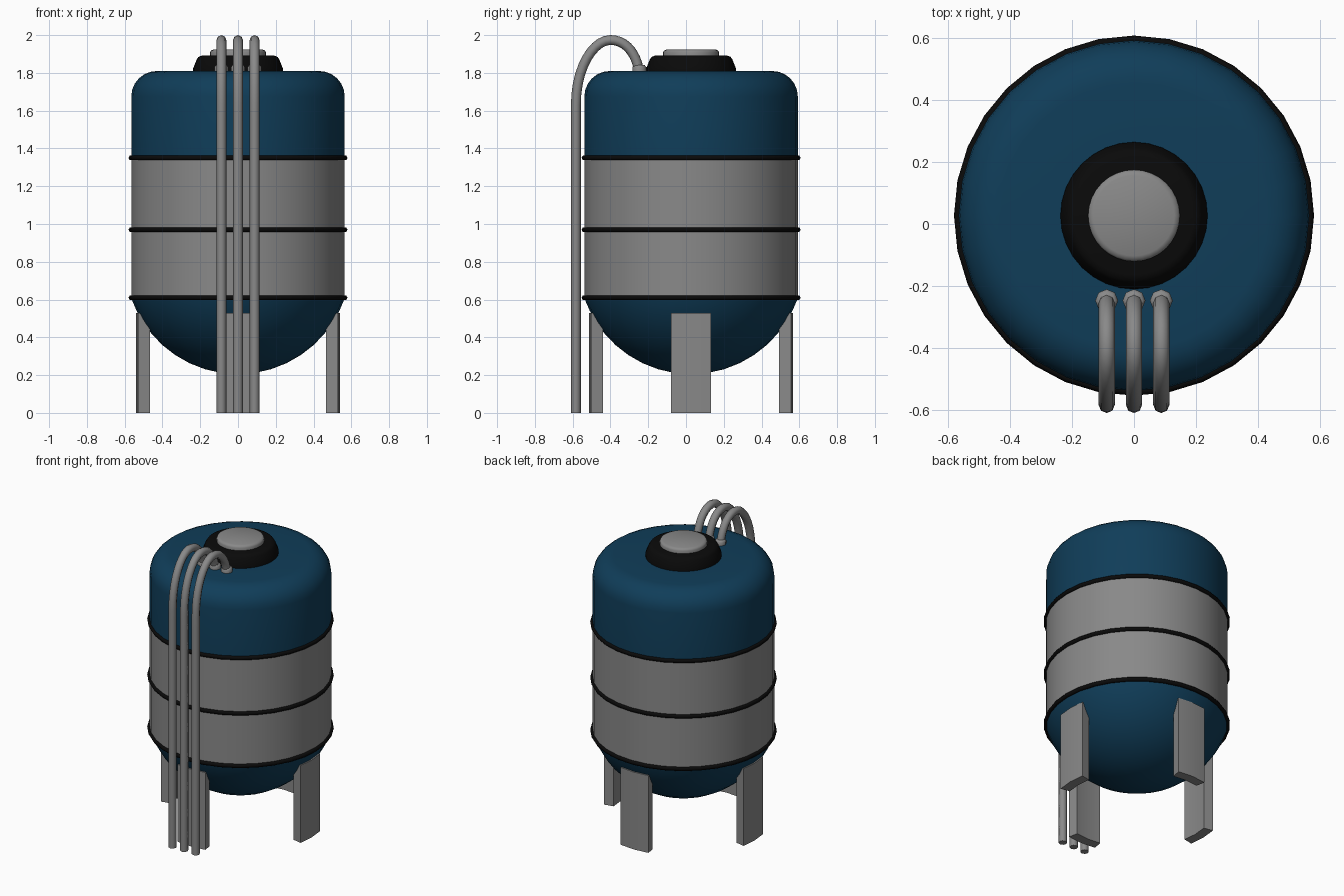
import bpy, bmesh
from math import sin, cos, pi, radians, sqrt

if "Cube" in bpy.data.objects:
    bpy.data.objects.remove(bpy.data.objects["Cube"])

CY = 0.027      # tank axis sits slightly behind the origin
SIDES = 32


def material(name, rgb):
    m = bpy.data.materials.new(name)
    m.diffuse_color = (*rgb, 1)
    m.use_nodes = True
    m.node_tree.nodes["Principled BSDF"].inputs["Base Color"].default_value = m.diffuse_color
    return m


BLUE = material("blue_paint", (0.005, 0.047, 0.1))
BLACK = material("black_rubber", (0.003, 0.003, 0.003))
STEEL = material("dark_steel", (0.25, 0.25, 0.25))


def smooth(ob, angle=35):
    bpy.ops.object.select_all(action='DESELECT')
    ob.select_set(True)
    bpy.context.view_layer.objects.active = ob
    bpy.ops.object.shade_smooth_by_angle(angle=radians(angle))


def finish(name, bm, mat=STEEL, angle=35):
    bmesh.ops.recalc_face_normals(bm, faces=bm.faces)
    me = bpy.data.meshes.new(name)
    bm.to_mesh(me)
    bm.free()
    ob = bpy.data.objects.new(name, me)
    bpy.context.collection.objects.link(ob)
    me.materials.append(mat)
    smooth(ob, angle)
    return ob


def lathe(name, profile, mat=STEEL, center=(0, CY), sides=SIDES, closed=False, angle=35):
    """Revolve (radius, z) points around a vertical axis."""
    bm = bmesh.new()
    rings = []
    for r, z in profile:
        if r == 0:
            rings.append([bm.verts.new((*center, z))] * sides)
        else:
            rings.append([bm.verts.new((center[0] + r * cos(2 * pi * i / sides),
                                        center[1] + r * sin(2 * pi * i / sides), z))
                          for i in range(sides)])
    pairs = list(zip(rings, rings[1:]))
    if closed:
        pairs.append((rings[-1], rings[0]))
    for a, b in pairs:
        for i in range(sides):
            j = (i + 1) % sides
            bm.faces.new(dict.fromkeys((a[i], a[j], b[j], b[i])))
    return finish(name, bm, mat, angle)


# Tank: spherical bottom, straight wall, rounded shoulder
R, cap_r, cap_z = 0.565, 0.597, 0.802
bottom = [(0, 0.205)]
for k in range(1, 10):
    r = R * sin(k / 10 * pi / 2)
    bottom.append((r, cap_z - sqrt(cap_r ** 2 - r ** 2)))
lathe("lower_dome", bottom + [(R, 0.61)], BLUE)
lathe("middle_wall", [(R, 0.61), (R, 0.97), (R, 1.35)])
shoulder = [(R - 0.135 + 0.135 * cos(k * pi / 12), 1.675 + 0.135 * sin(k * pi / 12))
            for k in range(7)]
lathe("upper_shell", [(R, 1.35)] + shoulder + [(0.2, 1.81), (0, 1.81)], BLUE)

# Hoops around the wall
for i, z in enumerate((0.61, 0.97, 1.35)):
    hoop = [(0.566 + 0.014 * cos(k * pi / 3), z + 0.014 * sin(k * pi / 3)) for k in range(6)]
    lathe(f"hoop_{i + 1}", hoop, BLACK, closed=True, angle=65)

# Hatch collar and lid
lathe("hatch_collar", [(0.237, 1.805), (0.237, 1.825), (0.218, 1.872), (0.209, 1.885),
                       (0.192, 1.891), (0, 1.891)], BLACK, angle=60)
lathe("hatch_lid", [(0.148, 1.885), (0.148, 1.909), (0.143, 1.918), (0.13, 1.924), (0, 1.924)],
      angle=60)

# Legs: two-segment ring sectors
for name, mid in (("right_leg", 0), ("back_leg", 90), ("left_leg", 180), ("front_leg", 270)):
    bm = bmesh.new()
    cols = []
    for d in (-11.25, 0, 11.25):
        a = radians(mid + d)
        cols.append([bm.verts.new((r * cos(a), CY + r * sin(a), z))
                     for r, z in ((0.475, 0), (0.54, 0), (0.54, 0.53), (0.475, 0.53))])
    for a, b in zip(cols, cols[1:]):
        for i in range(4):
            j = (i + 1) % 4
            bm.faces.new((a[i], a[j], b[j], b[i]))
    bm.faces.new(cols[0])
    bm.faces.new(cols[-1])
    finish(name, bm)

# Pipes: (y, z, handle y, handle z) of each control point
PATH = [(-0.583, 0.0, 0, 0.3), (-0.583, 1.63, 0, 0.2),
        (-0.40, 1.974, 0.09, 0), (-0.247, 1.80, 0.012, -0.09)]
for i, x in enumerate((-0.088, 0, 0.088)):
    cu = bpy.data.curves.new(f"pipe_{i + 1}", 'CURVE')
    cu.dimensions = '3D'
    cu.bevel_depth = 0.026
    cu.bevel_resolution = 2
    cu.resolution_u = 10
    cu.use_fill_caps = True
    cu.materials.append(STEEL)
    sp = cu.splines.new('BEZIER')
    sp.bezier_points.add(len(PATH) - 1)
    for p, (y, z, hy, hz) in zip(sp.bezier_points, PATH):
        p.handle_left_type = p.handle_right_type = 'FREE'
        p.co = (x, y, z)
        p.handle_left = (x, y - hy, z - hz)
        p.handle_right = (x, y + hy, z + hz)
    ob = bpy.data.objects.new(cu.name, cu)
    bpy.context.collection.objects.link(ob)
    bpy.ops.object.select_all(action='DESELECT')
    ob.select_set(True)
    bpy.context.view_layer.objects.active = ob
    bpy.ops.object.convert(target='MESH')
    smooth(bpy.context.view_layer.objects.active, 50)
    # Fitting where the pipe enters the tank top
    lathe(f"pipe_fitting_{i + 1}", [(0, 1.805), (0.037, 1.805), (0.037, 1.83), (0.028, 1.842), (0, 1.842)],
          center=(x, -0.247), sides=8, angle=60)
